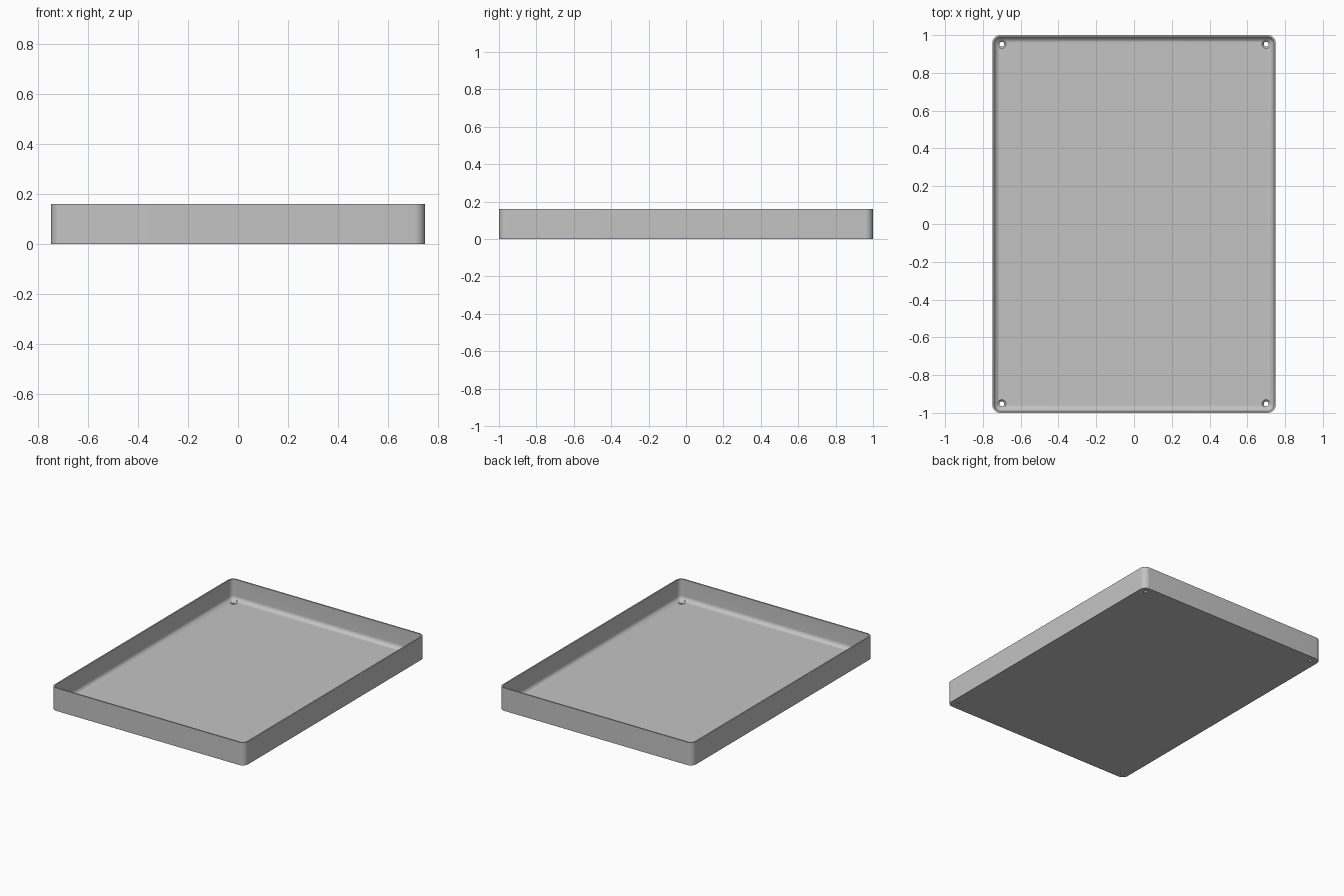
import bpy, bmesh, math

cube = bpy.data.objects.get("Cube")
if cube:
    bpy.data.objects.remove(cube, do_unlink=True)

HALF_X, HALF_Y, HEIGHT = 0.75, 1.0, 0.16
WALL, FLOOR, CORNER, FILLET = 0.01, 0.015, 0.042, 0.03
STEPS = 10

grey = bpy.data.materials.new("light grey")
grey.use_nodes = True
colour = (0.55, 0.55, 0.55, 1)
grey.diffuse_color = colour
grey.node_tree.nodes["Principled BSDF"].inputs["Base Color"].default_value = colour


def make_object(name, bm):
    bmesh.ops.recalc_face_normals(bm, faces=bm.faces)
    mesh = bpy.data.meshes.new(name)
    bm.to_mesh(mesh)
    bm.free()
    mesh.materials.append(grey)
    obj = bpy.data.objects.new(name, mesh)
    bpy.context.collection.objects.link(obj)
    return obj


def rounded_ring(bm, inset, z):
    """Rounded rectangle, moved inwards by inset."""
    radius = CORNER - inset
    ring = []
    for quarter, (sx, sy) in enumerate([(1, 1), (-1, 1), (-1, -1), (1, -1)]):
        for i in range(STEPS + 1):
            a = (quarter + i / STEPS) * math.pi / 2
            ring.append(bm.verts.new((sx * (HALF_X - CORNER) + radius * math.cos(a),
                                      sy * (HALF_Y - CORNER) + radius * math.sin(a), z)))
    return ring


def circle_ring(bm, x, y, radius, z, sides=32):
    return [bm.verts.new((x + radius * math.cos(i * math.tau / sides),
                          y + radius * math.sin(i * math.tau / sides), z))
            for i in range(sides)]


def loft(bm, rings):
    for low, high in zip(rings, rings[1:]):
        for i in range(len(low)):
            j = (i + 1) % len(low)
            bm.faces.new((low[i], low[j], high[j], high[i]))
    bm.faces.new(rings[0])
    bm.faces.new(rings[-1])


# Tray: outer wall, rim, inner wall, fillet and floor in one section
section = [(0, 0), (0, HEIGHT), (WALL, HEIGHT)]
for i in range(STEPS + 1):
    a = i / STEPS * math.pi / 2
    section.append((WALL + FILLET * (1 - math.cos(a)),
                    FLOOR + FILLET * (1 - math.sin(a))))
bm = bmesh.new()
loft(bm, [rounded_ring(bm, inset, z) for inset, z in section])
tray = make_object("tray", bm)

# Countersunk screw holes in the four corners
bm = bmesh.new()
profile = [(0.013, -0.02), (0.013, 0.006), (0.026, 0.019), (0.026, 0.06)]
for sx in (-1, 1):
    for sy in (-1, 1):
        loft(bm, [circle_ring(bm, sx * 0.7, sy * 0.952, r, z) for r, z in profile])
cutter = make_object("hole_cutter", bm)
cutter.hide_render = True

bpy.ops.object.select_all(action='DESELECT')
tray.select_set(True)
bpy.context.view_layer.objects.active = tray
cut = tray.modifiers.new("screw holes", 'BOOLEAN')
cut.object = cutter
cut.operation = 'DIFFERENCE'
cut.solver = 'EXACT'
bpy.ops.object.modifier_apply(modifier=cut.name)
bpy.data.objects.remove(cutter, do_unlink=True)
bpy.ops.object.shade_smooth_by_angle(angle=math.radians(30))
